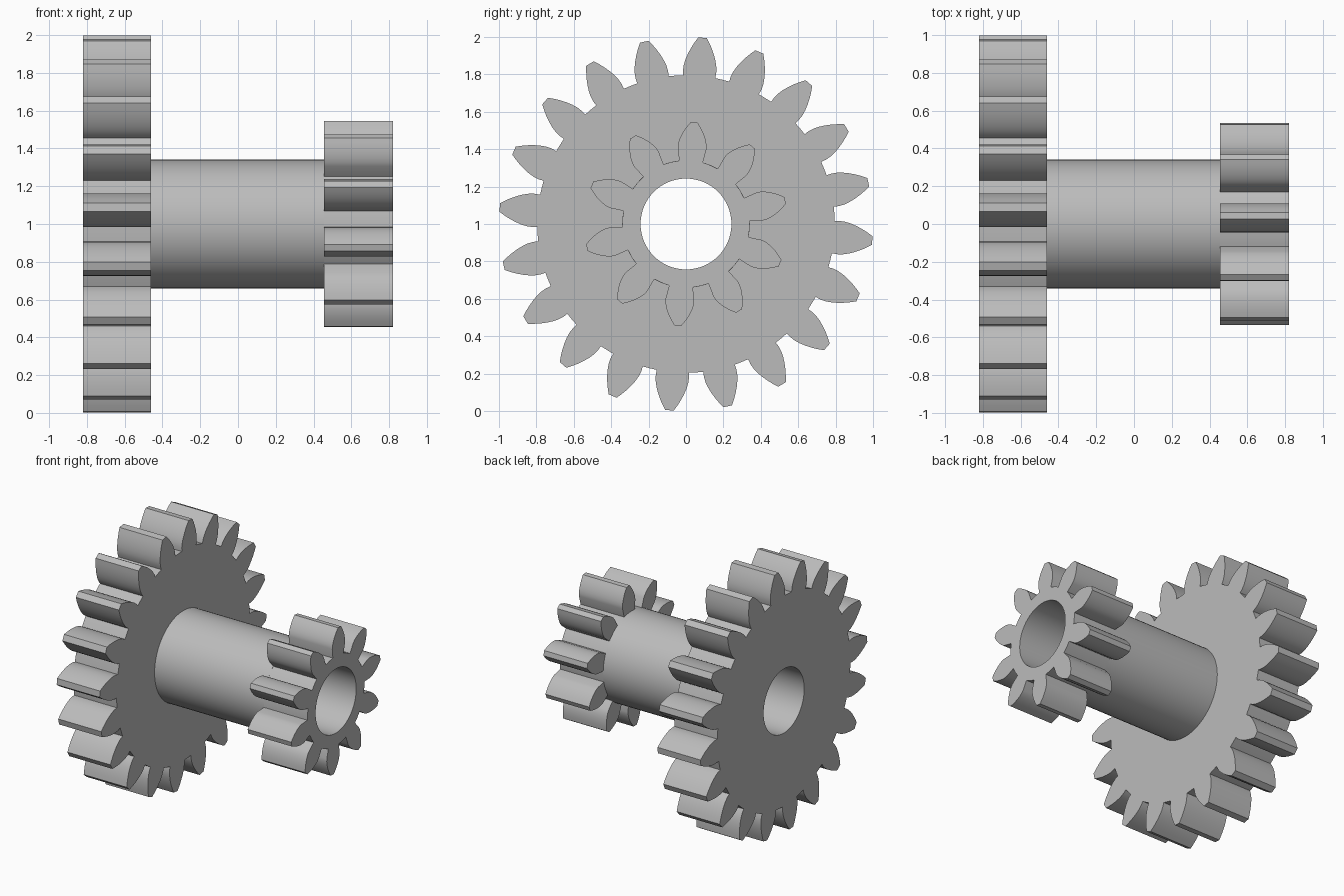
import bpy, bmesh
from math import sin, cos, tan, acos, pi, radians

cube = bpy.data.objects.get("Cube")
if cube:
    bpy.data.objects.remove(cube, do_unlink=True)

AXIS_HEIGHT = 1.0
BORE = 0.243
PRESSURE = radians(25)

grey = bpy.data.materials.new("plain grey")
grey.use_nodes = True
grey.diffuse_color = (0.5, 0.5, 0.5, 1)
grey.node_tree.nodes["Principled BSDF"].inputs["Base Color"].default_value = (0.5, 0.5, 0.5, 1)


def circle(radius, count=64):
    return [(radius, 2 * pi * i / count) for i in range(count)]


def gear_outline(teeth, tip, phase, steps=7):
    """Involute teeth as (radius, angle) points, running anticlockwise."""
    pitch = tip * teeth / (teeth + 2)
    root = pitch * (1 - 2.5 / teeth)
    base = pitch * cos(PRESSURE)
    half_root = pi / teeth / 2 + tan(PRESSURE) - PRESSURE
    flank = [(root, half_root)]
    for i in range(steps):
        r = base + (tip - base) * i / (steps - 1)
        a = acos(min(1, base / r))
        flank.append((r, half_root - tan(a) + a))
    points = []
    for t in range(teeth):
        mid = phase + 2 * pi * t / teeth
        points += [(r, mid - a) for r, a in flank]
        points += [(r, mid + a) for r, a in reversed(flank)]
        points.append((root, mid + pi / teeth))
    return points


def bored_part(name, outline, x0, x1):
    """Extrude an outline with a round bore along the x axis."""
    curve = bpy.data.curves.new(name, 'CURVE')
    curve.dimensions = '2D'
    curve.fill_mode = 'BOTH'
    curve.extrude = (x1 - x0) / 2
    for loop in (outline, circle(BORE)):
        spline = curve.splines.new('POLY')
        spline.points.add(len(loop) - 1)
        spline.use_cyclic_u = True
        for p, (r, a) in zip(spline.points, loop):
            p.co = (r * cos(a), r * sin(a), 0, 1)
    ob = bpy.data.objects.new(name, curve)
    bpy.context.collection.objects.link(ob)
    ob.rotation_euler = (pi / 2, 0, pi / 2)
    ob.location = ((x0 + x1) / 2, 0, AXIS_HEIGHT)
    bpy.ops.object.select_all(action='DESELECT')
    ob.select_set(True)
    bpy.context.view_layer.objects.active = ob
    bpy.ops.object.convert(target='MESH')
    ob = bpy.context.view_layer.objects.active
    # Weld caps to walls and face everything outward
    bm = bmesh.new()
    bm.from_mesh(ob.data)
    bmesh.ops.remove_doubles(bm, verts=bm.verts, dist=0.0001)
    bmesh.ops.recalc_face_normals(bm, faces=bm.faces)
    bm.to_mesh(ob.data)
    bm.free()
    ob.data.materials.clear()
    ob.data.materials.append(grey)
    bpy.ops.object.shade_smooth_by_angle(angle=radians(25))
    return ob


# Large gear, hollow shaft and small pinion share one axis
bored_part("large_gear", gear_outline(20, 1.0, radians(-5.1)), -0.82, -0.46)
bored_part("hollow_shaft", circle(0.341), -0.46, 0.455)
bored_part("small_gear", gear_outline(10, 0.545, radians(13.4)), 0.455, 0.82)
